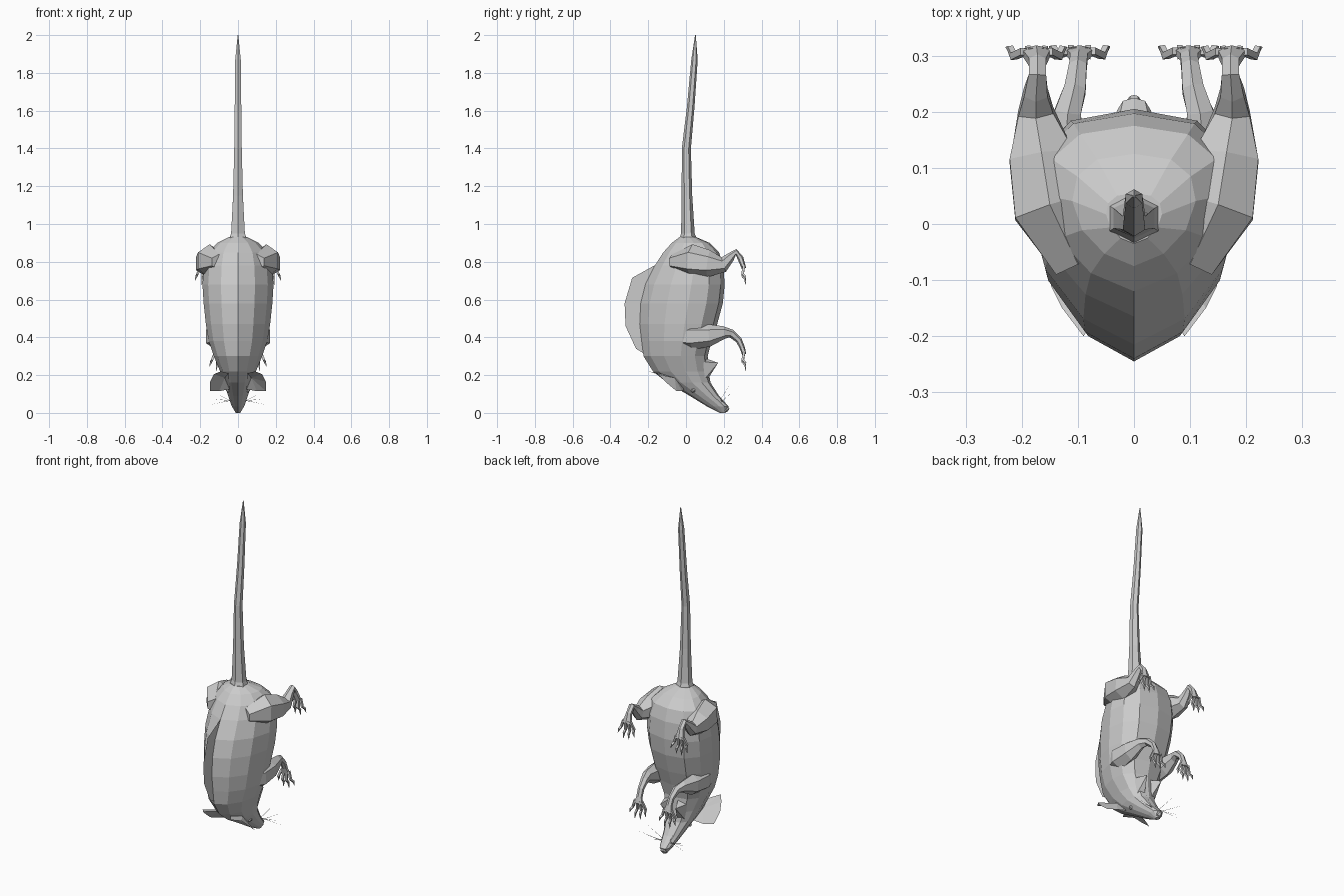
import bpy, math
from mathutils import Vector


def make(name, verts, faces):
    me = bpy.data.meshes.new(name)
    me.from_pydata([tuple(v) for v in verts], [], faces)
    me.validate()
    ob = bpy.data.objects.new(name, me)
    bpy.context.collection.objects.link(ob)
    return ob


def skin(name, rings):
    # Joins equal-length rings into a closed flat-faced skin
    n = len(rings[0])
    verts = [p for r in rings for p in r]
    faces = [list(range(n))[::-1], [len(verts) - n + i for i in range(n)]]
    for k in range(len(rings) - 1):
        for i in range(n):
            j = (i + 1) % n
            faces.append([k * n + i, k * n + j, k * n + n + j, k * n + n + i])
    return make(name, verts, faces)


def limb(name, path, sides=6):
    # path rows: x, y, z, half width along x, half depth
    pts = [Vector(p[:3]) for p in path]
    rings = []
    for i, p in enumerate(path):
        t = (pts[min(i + 1, len(pts) - 1)] - pts[max(i - 1, 0)]).normalized()
        u = (Vector((1, 0, 0)) - t * t.x).normalized()
        v = t.cross(u)
        rings.append([pts[i] + u * p[3] * math.cos(a) + v * p[4] * math.sin(a)
                      for a in [2 * math.pi * (k + 0.5) / sides for k in range(sides)]])
    return skin(name, rings)


def flip(path, s):
    return [(p[0] * s,) + tuple(p[1:]) for p in path]


# Body and head: z, back y, belly y, half width
half = [(0, 0), (.48, .11), (.84, .32), (1, .58), (.92, .8), (.6, .95), (0, 1)]
outline = half + [(-x, y) for x, y in half[-2:0:-1]]
body = [(0, .18, .21, .012), (.035, .11, .225, .033), (.09, .02, .175, .052),
        (.16, -.10, .13, .075), (.22, -.175, .12, .095), (.30, -.225, .115, .128),
        (.38, -.235, .135, .155), (.47, -.245, .165, .17), (.58, -.24, .195, .182),
        (.68, -.215, .205, .188), (.78, -.165, .197, .18), (.85, -.12, .175, .16),
        (.9, -.075, .125, .11), (.93, -.035, .055, .05)]
skin("body_and_head", [[(x * w, a + (b - a) * y, z) for x, y in outline]
                       for z, a, b, w in body])

# Tail
limb("tail", [(0, .01, .9, .06, .055), (0, .01, .95, .042, .036), (0, .005, 1.15, .03, .028),
              (0, .002, 1.4, .023, .024), (0, .025, 1.62, .02, .02),
              (0, .045, 1.87, .017, .017), (0, .05, 2.0, .002, .002)], 6)

# Thin fur crest along the spine
crest = [(-.15, .79), (-.285, .715), (-.325, .58), (-.32, .46), (-.265, .34),
         (-.2, .3), (-.2, .5), (-.18, .68)]
make("back_crest", [(0, y, z) for y, z in crest], [list(range(len(crest)))])

hind = [(.10, -.07, .80, .05, .04), (.15, .03, .805, .075, .088), (.165, .12, .79, .066, .072),
        (.175, .2, .785, .036, .04), (.175, .235, .825, .024, .024), (.172, .265, .852, .018, .016),
        (.172, .288, .82, .017, .016), (.174, .307, .765, .03, .012)]
front = [(.09, -.06, .40, .05, .045), (.12, .03, .405, .058, .07), (.125, .12, .41, .045, .06),
         (.118, .2, .425, .027, .034), (.105, .24, .42, .022, .022), (.1, .28, .385, .018, .017),
         (.098, .298, .345, .018, .014), (.097, .308, .31, .03, .011)]

for side, s in (("left", -1), ("right", 1)):
    # Legs and clawed toes
    for part, path in (("hind", hind), ("front", front)):
        limb(f"{part}_leg_{side}", flip(path, s))
        fx, fy, fz = path[-1][:3]
        for k in range(4):
            d = k - 1.5
            low = .092 - .012 * abs(d) ** 2
            toe = [(fx + d * .015, fy, fz + .015, .009, .009),
                   (fx + d * .027, fy - .008, fz - low * .45, .008, .009),
                   (fx + d * .031, fy + .006, fz - low * .65, .007, .007),
                   (fx + d * .036, fy + .008, fz - low, .001, .001)]
            limb(f"{part}_toe_{side}_{k + 1}", flip(toe, s), 4)

    # Cupped ear
    rim = [(.045, -.01, .125), (.10, -.02, .115), (.148, -.05, .115), (.148, -.11, .165),
           (.128, -.15, .205), (.09, -.2, .22), (.05, -.14, .21)]
    cup = [(.07, -.06, .185)]
    make(f"ear_{side}", flip(rim + cup, s), [[i, (i + 1) % 7, 7] for i in range(7)])

    # Throat tuft
    make(f"throat_tuft_{side}",
         flip([(.02, .10, .29), (.075, .09, .27), (.06, .10, .18), (.02, .11, .17), (.05, .17, .265)], s),
         [[0, 1, 4], [1, 2, 4], [2, 3, 4], [3, 0, 4]])

    # Eye
    limb(f"eye_{side}", flip([(.052, .03, .112, .004, .006), (.052, .038, .12, .013, .012),
                              (.052, .05, .13, .004, .006)], s), 6)

    # Whiskers
    for k, tip in enumerate([(.145, .25, .115), (.14, .2, .075), (.14, .21, .045), (.09, .24, .16)]):
        root = (.025, .185, .055 + .006 * k)
        make(f"whisker_{side}_{k + 1}",
             flip([root, (root[0], root[1], root[2] + .003), tip], s), [[0, 1, 2]])

# Nose
limb("nose", [(0, .19, .012, .016, .014), (0, .212, .02, .02, .016), (0, .226, .028, .008, .008)], 6)
